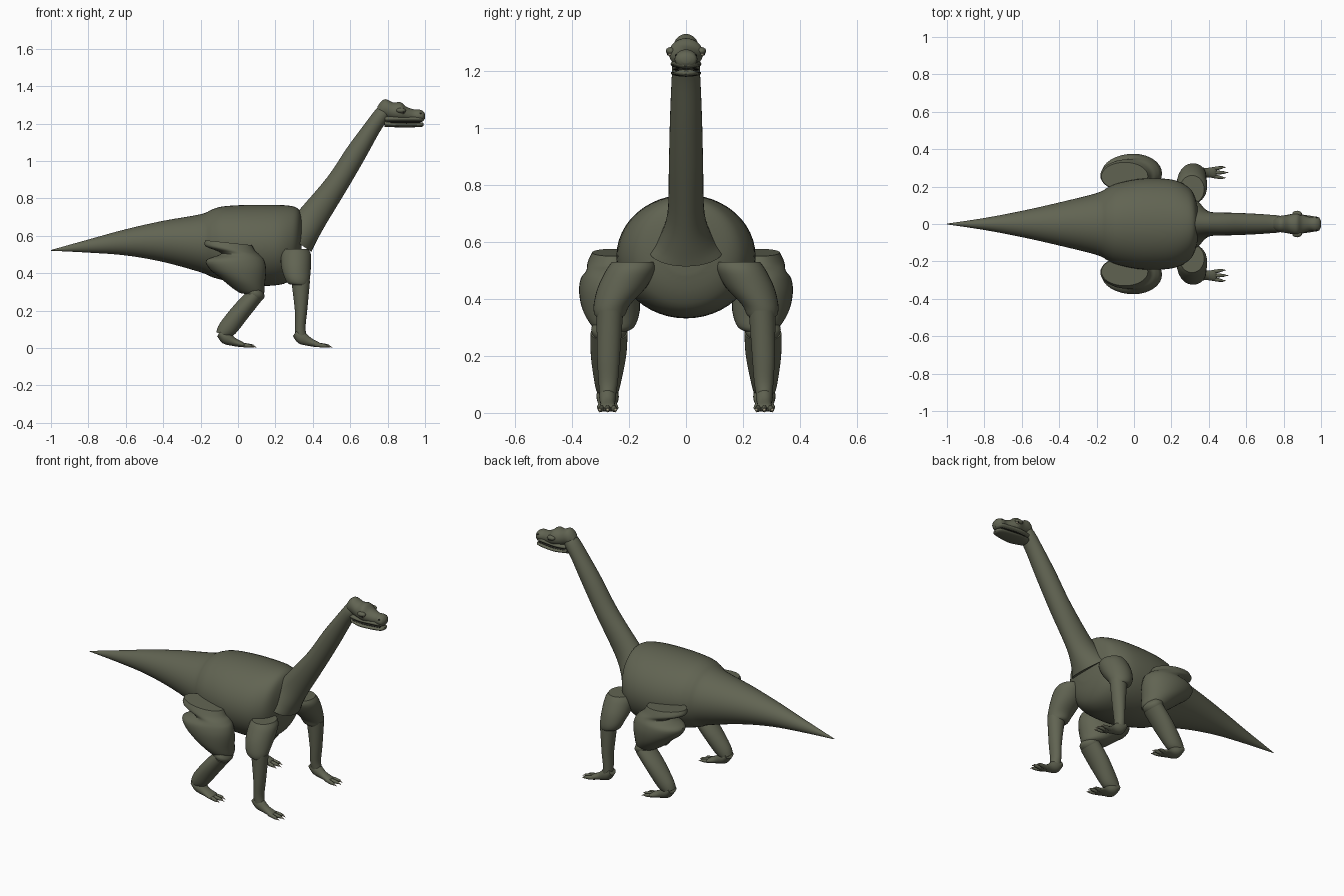
import bpy
import bmesh
from math import cos, sin, pi, radians
from mathutils import Matrix, Vector

default_cube = bpy.data.objects.get("Cube")
if default_cube:
    bpy.data.objects.remove(default_cube, do_unlink=True)


def make_material(name, red, green, blue):
    material = bpy.data.materials.new(name)
    material.use_nodes = True
    color = (red, green, blue, 1)
    material.diffuse_color = color
    shader = material.node_tree.nodes["Principled BSDF"]
    shader.inputs["Base Color"].default_value = color
    shader.inputs["Roughness"].default_value = 0.8
    return material


skin = make_material("olive skin", 0.12, 0.127, 0.085)
mouth_dark = make_material("dark mouth", 0.02, 0.02, 0.015)
pale = make_material("pale claw", 0.4, 0.36, 0.25)


def finish(name, bm, material):
    """Smooth shading with sharp creases, then link as an object."""
    bmesh.ops.recalc_face_normals(bm, faces=bm.faces[:])
    for face in bm.faces:
        face.smooth = True
    for edge in bm.edges:
        edge.smooth = edge.calc_face_angle(0) < radians(45)
    mesh = bpy.data.meshes.new(name)
    bm.to_mesh(mesh)
    bm.free()
    mesh.materials.append(material)
    obj = bpy.data.objects.new(name, mesh)
    bpy.context.collection.objects.link(obj)
    return obj


def smooth_stations(stations, steps):
    """Catmull-Rom interpolation of all station values."""
    result = []
    last = len(stations) - 1
    for i in range(last):
        before, start = stations[max(i - 1, 0)], stations[i]
        end, after = stations[i + 1], stations[min(i + 2, last)]
        for step in range(steps):
            t = step / steps
            result.append([
                b + t * (c - a) / 2
                + t * t * (a - 2.5 * b + 2 * c - d / 2)
                + t ** 3 * (1.5 * (b - c) + (d - a) / 2)
                for a, b, c, d in zip(before, start, end, after)])
    result.append(stations[last])
    return result


def loft(name, stations, material=skin, side=1, sides=32, steps=4):
    """Skin ellipses (x, y, z, half width in y, other half width, tilt)."""
    bm = bmesh.new()
    rings = []
    for x, y, z, wide, deep, tilt in smooth_stations(stations, steps):
        wide, deep, tilt = max(wide, 0.001), max(deep, 0.001), radians(tilt)
        ring = []
        for k in range(sides):
            angle = 2 * pi * k / sides
            out = deep * sin(angle)
            ring.append(bm.verts.new((x + out * cos(tilt),
                                      side * (y + wide * cos(angle)),
                                      z + out * sin(tilt))))
        rings.append(ring)
    for lower, upper in zip(rings, rings[1:]):
        for k in range(sides):
            n = (k + 1) % sides
            bm.faces.new((lower[k], lower[n], upper[n], upper[k]))
    bm.faces.new(rings[0])
    bm.faces.new(rings[-1])
    return finish(name, bm, material)


def spine_loft(name, profile, tilt=90, material=skin, sides=32):
    """Loft on the centre line from (x, z, half width, half height)."""
    return loft(name, [(x, 0, z, w, h, tilt) for x, z, w, h in profile],
                material, sides=sides)


def ellipsoid(name, center, radii, material):
    bm = bmesh.new()
    bmesh.ops.create_uvsphere(bm, u_segments=16, v_segments=10, radius=1)
    bm.transform(Matrix.Translation(center) @ Matrix.Diagonal((*radii, 1)))
    return finish(name, bm, material)


# Torso and tail in one tapering skin
spine_loft("body_and_tail", [
    (-1, .522, .002, .002), (-.8, .545, .032, .035), (-.6, .565, .07, .07),
    (-.4, .57, .115, .11), (-.2, .56, .165, .155), (-.14, .56, .195, .18),
    (-.08, .56, .22, .197), (.05, .55, .243, .215), (.2, .55, .238, .215),
    (.28, .56, .205, .2), (.32, .58, .16, .165), (.34, .6, .09, .11),
], sides=48)

# Neck, flaring where it meets the chest
spine_loft("neck", [
    (.31, .57, .13, .1), (.34, .61, .095, .09), (.4, .7, .065, .08),
    (.53, .88, .06, .062), (.63, 1.04, .056, .056), (.72, 1.18, .05, .045),
    (.77, 1.25, .045, .042), (.79, 1.28, .03, .03),
], tilt=146)

# Head with a domed crest and a narrow snout
spine_loft("skull", [
    (.745, 1.27, .02, .02), (.765, 1.275, .038, .043), (.79, 1.28, .045, .05),
    (.83, 1.265, .05, .048), (.87, 1.262, .06, .052), (.9, 1.25, .05, .04),
    (.94, 1.242, .037, .034), (.97, 1.242, .04, .033),
    (.99, 1.24, .034, .026), (1, 1.24, .015, .012),
])
spine_loft("upper_lip", [
    (.785, 1.225, .04, .018), (.85, 1.225, .054, .018),
    (.93, 1.225, .046, .017), (.98, 1.225, .036, .016),
    (.995, 1.226, .015, .009),
])
spine_loft("mouth_gap", [
    (.79, 1.206, .036, .006), (.87, 1.206, .046, .006),
    (.975, 1.206, .03, .006)], material=mouth_dark)
spine_loft("lower_jaw", [
    (.783, 1.2, .036, .018), (.85, 1.193, .053, .013),
    (.93, 1.192, .046, .012), (.98, 1.194, .034, .012),
    (.993, 1.195, .014, .006),
])


def foot(label, side, ankle, width):
    """Sloping foot with three spread toes and pale claws."""
    y = .275
    loft(label + "_foot", [
        (ankle - .025, y, .08, .028 * width, .02, 55),
        (ankle + .01, y, .055, .03 * width, .034, 60),
        (ankle + .055, y, .032, .025 * width, .022, 72),
        (ankle + .1, y, .018, .029 * width, .014, 85),
        (ankle + .112, y, .015, .02 * width, .008, 90)], side=side)
    for number, spread in enumerate((-1, 0, 1)):
        reach = .012 * (1 - abs(spread))
        start = Vector((ankle + .08, y + spread * .017, .018))
        tip = Vector((ankle + .145 + reach, y + spread * .028, .011))
        middle = start.lerp(tip, .6)
        loft(f"{label}_toe_{number}", [
            (*start, .01, .011, 90), (*middle, .01, .011, 90),
            (*tip, .006, .007, 90)], side=side, sides=12)
        loft(f"{label}_claw_{number}", [
            (*tip, .005, .005, 90),
            (tip.x + .018, tip.y, .003, .001, .001, 90)],
            pale, side, sides=8)


for side, word in ((1, "left"), (-1, "right")):
    # Face details
    ellipsoid(word + "_brow", (.872, side * .054, 1.27),
              (.026, .017, .014), skin)
    ellipsoid(word + "_eye", (.882, side * .056, 1.26),
              (.01, .009, .008), pale)
    ellipsoid(word + "_pupil", (.884, side * .063, 1.26),
              (.005, .004, .005), mouth_dark)
    ellipsoid(word + "_nostril", (.975, side * .034, 1.255),
              (.007, .004, .005), mouth_dark)

    # Rear leg: bulky thigh with a crease behind the hip
    rear = word + "_rear"
    loft(rear + "_thigh", [
        (-.05, .255, .563, .075, .125, -6), (-.04, .26, .53, .085, .135, -6),
        (.015, .265, .5, .085, .105, -3), (-.015, .27, .47, .1, .155, 0),
        (0, .27, .42, .105, .15, 0), (.02, .262, .36, .1, .125, -10),
        (.055, .255, .305, .075, .085, -10),
        (.06, .26, .285, .045, .05, -10)], side=side)
    loft(rear + "_knee", [
        (.1, .27, .315, .05, .04, -25), (.092, .27, .298, .062, .055, -25),
        (.085, .27, .28, .06, .052, -25),
        (.08, .27, .265, .05, .04, -25)], side=side)
    loft(rear + "_shin", [
        (.09, .27, .28, .065, .045, -37), (.02, .272, .2, .062, .05, -37),
        (-.055, .275, .105, .046, .05, -34),
        (-.085, .275, .07, .036, .034, -25)], side=side)
    foot(rear, side, -.075, 1.3)

    # Front leg: shoulder sloping outward into a straight lower leg
    front = word + "_front"
    loft(front + "_shoulder", [
        (.31, .185, .53, .075, .065, 0), (.31, .195, .5, .086, .08, 0),
        (.31, .225, .44, .085, .08, 0), (.315, .26, .38, .064, .07, -5),
        (.32, .267, .345, .054, .058, -5),
        (.325, .267, .335, .04, .045, -5)], side=side)
    loft(front + "_lower_leg", [
        (.335, .267, .36, .047, .05, 0), (.337, .272, .2, .04, .033, 0),
        (.333, .273, .11, .034, .028, 0),
        (.337, .275, .06, .028, .03, 15),
        (.345, .275, .04, .022, .022, 25)], side=side)
    foot(front, side, .33, 1)
